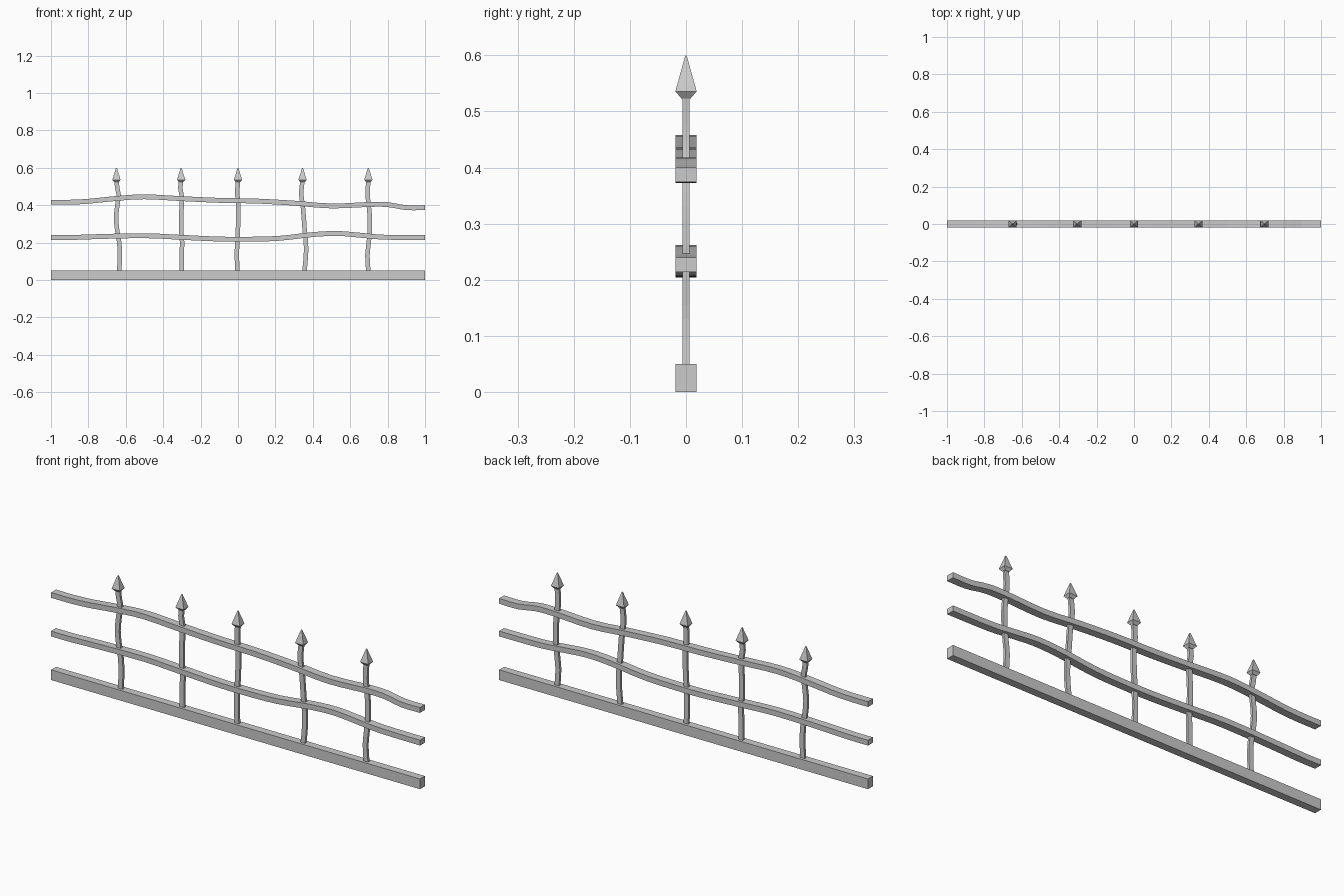
import bpy, bmesh
from mathutils import Vector

if "Cube" in bpy.data.objects:
    bpy.data.objects.remove(bpy.data.objects["Cube"])


def finish(bm, name):
    bmesh.ops.recalc_face_normals(bm, faces=bm.faces)
    mesh = bpy.data.meshes.new(name)
    bm.to_mesh(mesh)
    bm.free()
    obj = bpy.data.objects.new(name, mesh)
    bpy.context.collection.objects.link(obj)
    return obj


def skin(rings, name):
    """Join successive four-corner rings into a closed solid."""
    bm = bmesh.new()
    loops = [[bm.verts.new(c) for c in ring] for ring in rings]
    for a, b in zip(loops, loops[1:]):
        for i in range(4):
            j = (i + 1) % 4
            bm.faces.new((a[i], a[j], b[j], b[i]))
    bm.faces.new(loops[0])
    bm.faces.new(loops[-1])
    return finish(bm, name)


def smooth_path(points, steps=3):
    """Catmull-Rom curve through (x, z) points."""
    p = [Vector(q) for q in points]
    p = [p[0]] + p + [p[-1]]
    out = []
    for a, b, c, d in zip(p, p[1:], p[2:], p[3:]):
        for k in range(steps):
            t = k / steps
            out.append(0.5 * (2 * b + (c - a) * t + (2 * a - 5 * b + 4 * c - d) * t * t
                              + (3 * b - a - 3 * c + d) * t ** 3))
    return out + [p[-1]]


def wavy_bar(name, points, half_width, half_depth, upright):
    """Rectangular bar bent in the xz plane."""
    rings = []
    for q in smooth_path(points):
        dx, dz = (half_width, 0) if upright else (0, half_width)
        rings.append([(q.x + s * dx, y, q.y + s * dz)
                      for s, y in ((-1, -half_depth), (1, -half_depth),
                                   (1, half_depth), (-1, half_depth))])
    return skin(rings, name)


def spike(name, x):
    """Four-sided spearhead."""
    profile = [(0.523, 0.012, 0.008), (0.536, 0.022, 0.019), (0.597, 0.003, 0.002), (0.60, 0.001, 0.001)]
    return skin([[(x - w, -d, z), (x + w, -d, z), (x + w, d, z), (x - w, d, z)]
                 for z, w, d in profile], name)


# Straight base beam
skin([[(x, -0.019, 0), (x, 0.019, 0), (x, 0.019, 0.05), (x, -0.019, 0.05)]
      for x in (-1, 1)], "base_beam")

# Wavy horizontal rails
wavy_bar("upper_rail", [(-1, .416), (-.9, .416), (-.8, .421), (-.65, .436), (-.5, .445),
                        (-.3, .435), (-.1, .426), (.1, .422), (.3, .411), (.5, .396),
                        (.7, .404), (.8, .403), (.9, .387), (1, .387)], .013, .019, False)
wavy_bar("lower_rail", [(-1, .227), (-.9, .227), (-.75, .232), (-.5, .237), (-.3, .228),
                        (-.1, .219), (.05, .218), (.22, .223), (.4, .243), (.53, .249),
                        (.65, .240), (.78, .229), (1, .227)], .013, .019, False)

# Bent pickets, x positions at shared heights, each with a spearhead
heights = (.045, .13, .2, .26, .33, .4, .45, .49, .53)
pickets = [
    (-.635, -.632, -.635, -.645, -.652, -.645, -.638, -.645, -.650),
    (-.300, -.301, -.299, -.303, -.304, -.301, -.301, -.308, -.304),
    (-.003, -.006, -.004, -.001, .002, .002, -.003, -.003, 0),
    (.355, .363, .363, .357, .352, .346, .339, .340, .345),
    (.697, .692, .699, .704, .705, .699, .693, .694, .697),
]
for n, xs in enumerate(pickets, 1):
    wavy_bar(f"picket_{n}", list(zip(xs, heights)), .012, .006, True)
    spike(f"picket_spike_{n}", xs[-1])
